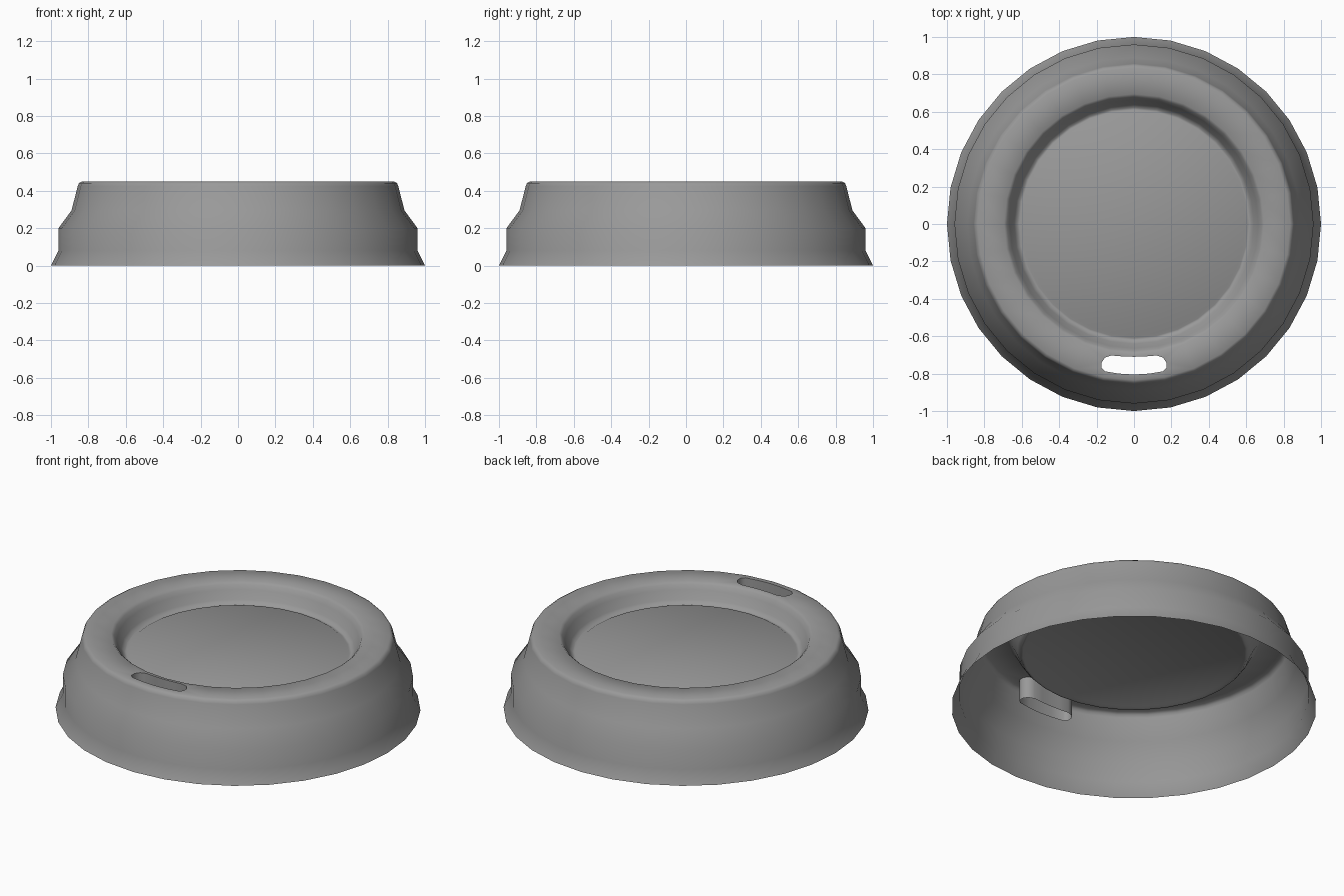
import bpy, bmesh, math
from mathutils import Vector

if "Cube" in bpy.data.objects:
    bpy.data.objects.remove(bpy.data.objects["Cube"])

SIDES = 32
TOP = 0.45
# (radius, height) from the bottom lip, over the rim and down into the recess
PROFILE = [(1.0, 0), (0.96, 0.08), (0.96, 0.20), (0.89, 0.295),
           (0.857, 0.425), (0.85, 0.441), (0.835, TOP), (0.695, TOP),
           (0.68, 0.437), (0.665, 0.412), (0.64, 0.362), (0.622, 0.341),
           (0.61, 0.341), (0.595, 0.35)]
RIM = 6  # index of the outer edge of the flat rim
# half outline of the drinking slot
SLOT = [(0.06, -0.708), (0.12, -0.703), (0.155, -0.714), (0.173, -0.74),
        (0.173, -0.77), (0.155, -0.788), (0.08, -0.80)]

bm = bmesh.new()
rings = []
for r, z in PROFILE:
    rings.append([bm.verts.new((r * math.cos(2 * math.pi * i / SIDES),
                                r * math.sin(2 * math.pi * i / SIDES), z))
                  for i in range(SIDES)])

# lid shell, leaving four rim faces open at the front
front = SIDES * 3 // 4
gap = range(front - 2, front + 2)
for k in range(len(rings) - 1):
    a, b = rings[k], rings[k + 1]
    for i in range(SIDES):
        j = (i + 1) % SIDES
        if k == RIM and i in gap:
            continue
        bm.faces.new((a[i], a[j], b[j], b[i]))
floor = bm.faces.new(rings[-1])

# drinking slot: outline in the rim and a short tube hanging below it
outline = [(0, -0.71)] + SLOT + [(0, -0.805)] + [(-x, y) for x, y in reversed(SLOT)]
upper = [bm.verts.new((x, y, TOP)) for x, y in outline]
lower = [bm.verts.new((x, y, 0.32)) for x, y in outline]
n = len(outline)
slot_edges = [bm.edges.new((upper[i], upper[(i + 1) % n])) for i in range(n)]

# patch the open rim around the slot
rim_verts = set(rings[RIM] + rings[RIM + 1])
border = [e for e in bm.edges
          if len(e.link_faces) == 1 and all(v in rim_verts for v in e.verts)]
bmesh.ops.triangle_fill(bm, edges=border + slot_edges, use_beauty=True,
                        normal=Vector((0, 0, 1)))
for i in range(n):
    j = (i + 1) % n
    bm.faces.new((upper[i], upper[j], lower[j], lower[i]))

bmesh.ops.recalc_face_normals(bm, faces=bm.faces[:])
bm.normal_update()
if floor.normal.z < 0:
    bmesh.ops.reverse_faces(bm, faces=bm.faces[:])

mesh = bpy.data.meshes.new("cup_lid")
bm.to_mesh(mesh)
bm.free()

# dark grey plastic
plastic = bpy.data.materials.new("dark_plastic")
plastic.diffuse_color = (0.32, 0.32, 0.32, 1)
plastic.use_nodes = True
plastic.node_tree.nodes["Principled BSDF"].inputs["Base Color"].default_value = plastic.diffuse_color
mesh.materials.append(plastic)

lid = bpy.data.objects.new("cup_lid", mesh)
bpy.context.collection.objects.link(lid)
bpy.context.view_layer.objects.active = lid
lid.select_set(True)
bpy.ops.object.shade_smooth_by_angle(angle=math.radians(50))
